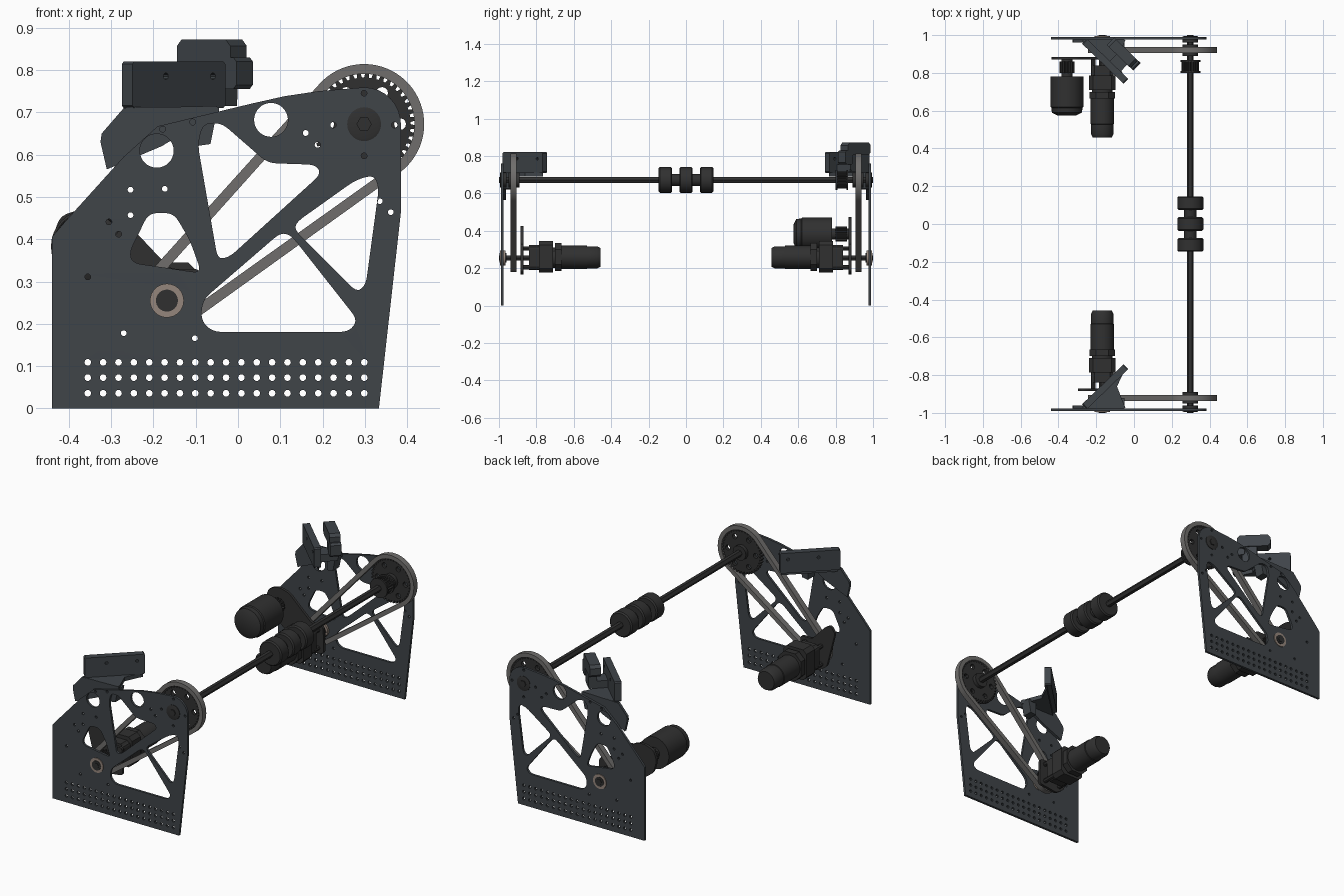
import bpy, bmesh
from math import sin, cos, pi, asin, atan2, hypot, radians
from mathutils import Matrix, Vector

if "Cube" in bpy.data.objects:
    bpy.data.objects.remove(bpy.data.objects["Cube"])


def material(name, rgb):
    m = bpy.data.materials.new(name)
    m.diffuse_color = (*rgb, 1)
    m.use_nodes = True
    m.node_tree.nodes["Principled BSDF"].inputs["Base Color"].default_value = m.diffuse_color
    return m


SLATE = material("slate", (0.05, 0.058, 0.066))
DARK = material("dark", (0.03, 0.03, 0.03))
GREY = material("belt_grey", (0.16, 0.155, 0.15))
TAN = material("bushing_tan", (0.3, 0.24, 0.2))


def circle(x, z, r, n=24, a0=0.0):
    return [(x + r * cos(a0 + 2 * pi * i / n), z + r * sin(a0 + 2 * pi * i / n)) for i in range(n)]


def rounded(pts, r, seg=5):
    out = []
    for i, p in enumerate(pts):
        p, a, b = Vector(p), Vector(pts[i - 1]), Vector(pts[(i + 1) % len(pts)])
        s = p + (a - p).normalized() * min(r, (a - p).length * 0.45)
        e = p + (b - p).normalized() * min(r, (b - p).length * 0.45)
        for k in range(seg + 1):
            t = k / seg
            out.append(tuple(s * (1 - t) ** 2 + p * 2 * t * (1 - t) + e * t * t))
    return out


def finish(name, mesh, mat):
    ob = bpy.data.objects.new(name, mesh)
    bpy.context.collection.objects.link(ob)
    mesh.materials.clear()
    mesh.materials.append(mat)
    bpy.ops.object.select_all(action='DESELECT')
    ob.select_set(True)
    bpy.context.view_layer.objects.active = ob
    bpy.ops.object.shade_smooth_by_angle(angle=radians(30))
    return ob


def slab(name, loops, y0, y1, mat, origin=(0, 0, 0), turn=0.0):
    """Flat part: x-z outline with hole loops, extruded along y, turned about z."""
    cu = bpy.data.curves.new(name, 'CURVE')
    cu.dimensions, cu.fill_mode, cu.extrude = '2D', 'BOTH', abs(y1 - y0) / 2
    for loop in loops:
        sp = cu.splines.new('POLY')
        sp.points.add(len(loop) - 1)
        for pt, (x, z) in zip(sp.points, loop):
            pt.co = (x, z, 0, 1)
        sp.use_cyclic_u = True
    tmp = bpy.data.objects.new("tmp", cu)
    bpy.context.collection.objects.link(tmp)
    dg = bpy.context.evaluated_depsgraph_get()
    mesh = bpy.data.meshes.new_from_object(tmp.evaluated_get(dg))
    bpy.data.objects.remove(tmp)
    mesh.transform(Matrix.Translation(origin) @ Matrix.Rotation(turn, 4, 'Z')
                   @ Matrix.Translation((0, (y0 + y1) / 2, 0)) @ Matrix.Rotation(pi / 2, 4, 'X'))
    bm = bmesh.new()
    bm.from_mesh(mesh)
    bmesh.ops.remove_doubles(bm, verts=bm.verts, dist=1e-5)
    bmesh.ops.recalc_face_normals(bm, faces=bm.faces)
    bm.to_mesh(mesh)
    bm.free()
    return finish(name, mesh, mat)


def lathe(name, x, z, prof, mat, n=32):
    """Turned part about a y axis, prof = (y, radius) pairs."""
    bm = bmesh.new()
    rings = [[bm.verts.new((px, y, pz)) for px, pz in circle(x, z, r, n)] for y, r in prof]
    for a, b in zip(rings, rings[1:]):
        for i in range(n):
            bm.faces.new((a[i], a[(i + 1) % n], b[(i + 1) % n], b[i]))
    bm.faces.new(rings[0])
    bm.faces.new(rings[-1])
    bmesh.ops.recalc_face_normals(bm, faces=bm.faces)
    mesh = bpy.data.meshes.new(name)
    bm.to_mesh(mesh)
    bm.free()
    return finish(name, mesh, mat)


def rect(x0, x1, z0, z1, c=0.0):
    pts = [(x0, z0), (x1, z0), (x1, z1), (x0, z1)]
    return rounded(pts, c, 1) if c else pts


def gear(x, z, r, depth, n):
    step = 2 * pi / n
    return [(x + q * cos((i + f) * step), z + q * sin((i + f) * step)) for i in range(n)
            for f, q in ((0, r - depth), (0.3, r - depth), (0.45, r), (0.85, r))]


SX, SZ = 0.298, 0.672      # long shaft
MX, MZ = -0.168, 0.255     # drive motor


def belt_loop(rb, rs):
    a = atan2(SZ - MZ, SX - MX)
    t = pi / 2 + asin((rb - rs) / hypot(SX - MX, SZ - MZ))
    big = [(SX + rb * cos(a - t + 2 * t * i / 36), SZ + rb * sin(a - t + 2 * t * i / 36)) for i in range(37)]
    u = 2 * pi - 2 * t
    small = [(MX + rs * cos(a + t + u * i / 20), MZ + rs * sin(a + t + u * i / 20)) for i in range(21)]
    return big + small


# side plate outline, windows and drilled holes
outline = [(-.44, 0), (.333, 0), (.385, .464)] + \
          [(SX + .087 * cos(i * pi / 16), SZ + .087 * sin(i * pi / 16)) for i in range(9)] + \
          [(.19, .75), (.11, .738), (.03, .72), (-.19, .667), (-.27, .595), (-.41, .44), (-.44, .405)]
windows = [
    [(-.083, .673), (-.039, .675), (.07, .58), (.184, .576), (.196, .554), (-.02, .358), (-.048, .353), (-.095, .623)],
    [(.278, .54), (.321, .552), (.333, .521), (.302, .292), (.281, .275), (.134, .422), (.139, .441)],
    [(.1, .415), (.125, .41), (.283, .209), (.262, .181), (-.06, .181), (-.088, .209), (-.083, .257)],
    [(-.211, .462), (-.152, .462), (-.114, .398), (-.086, .32), (-.249, .344), (-.256, .37)]]
plate_loops = [outline] + [rounded(w, .022) for w in windows]
plate_loops += [circle(-.192, .609, .04, 32), circle(.078, .682, .04, 32)]
plate_loops += [circle(-.355 + .0363 * i, z, .008, 10) for i in range(19) for z in (.036, .073, .109)]
for x, z in [(-.254, .517), (-.173, .519), (-.254, .457), (-.305, .441), (-.282, .412), (-.355, .311), (-.27, .178),
             (-.102, .166), (-.107, .677), (-.178, .66), (.16, .651), (.188, .623), (.225, .67),
             (.298, .745), (.37, .67), (.298, .597), (.335, .49), (.361, .464)]:
    plate_loops.append(circle(x, z, .007, 10))

sprocket = [gear(SX, SZ, .122, .012, 40)] + \
           [circle(SX + .085 * cos(k * pi / 3), SZ + .085 * sin(k * pi / 3), .014, 12) for k in range(6)]

for s, side in ((-1, "front"), (1, "back")):
    slab(side + "_side_plate", plate_loops, s * .977, s * .99, SLATE)
    # belt and pulleys
    slab(side + "_belt", [belt_loop(.142, .075), belt_loop(.119, .05)], s * .905, s * .937, GREY)
    slab(side + "_sprocket", sprocket, s * .911, s * .931, DARK)
    lathe(side + "_sprocket_hub", SX, SZ, [(s * .89, .04), (s * .95, .04)], DARK, 24)
    slab(side + "_small_pulley", [gear(MX, MZ, .054, .01, 18)], s * .906, s * .936, DARK)
    lathe(side + "_shaft_bearing", SX, SZ, [(s * .96, .04), (s * .993, .04), (s * .995, .034)], DARK)
    # drive motor with gearbox
    lathe(side + "_bushing", MX, MZ, [(s * .965, .04), (s * .994, .04)], TAN)
    lathe(side + "_bushing_cap", MX, MZ, [(s * .96, .026), (s * .997, .026)], DARK)
    lathe(side + "_output_shaft", MX, MZ, [(s * .83, .016), (s * 1.0, .016)], DARK, 6)
    slab(side + "_gearbox_head", [rect(MX - .06, MX + .06, .19, .325, .02)], s * .775, s * .84, DARK)
    slab(side + "_gearbox_body", [rect(MX - .07, MX + .07, .178, .345, .02)], s * .71, s * .785, DARK)
    slab(side + "_gearbox_foot", [rect(MX - .068, MX + .068, .185, .335, .035)], s * .665, s * .70, DARK)
    lathe(side + "_gearbox_neck", MX, MZ, [(s * .69, .055), (s * .72, .055)], DARK)
    for i, (dx, dz) in enumerate([(-1, -1), (1, -1), (1, 1), (-1, 1)]):
        lathe(f"{side}_gearbox_post_{i}", MX + dx * .048, MZ + dz * .05, [(s * .78, .012), (s * .88, .012)], DARK, 8)
    lathe(side + "_drive_motor", MX, MZ + .003,
          [(s * .67, .062), (s * .53, .062), (s * .528, .059), (s * .475, .059), (s * .457, .05)], DARK)
    # angled bracket above the plate
    panel = [rect(0, .305, .71, .82, .006), circle(.11, .785, .008, 10), circle(.265, .785, .008, 10)]
    slab(side + "_angled_panel", panel, -.018, .018, SLATE, (-.262, s * .967, 0), -s * radians(44))
    slab(side + "_bracket_wing", [[(-.27, .71), (-.322, .65), (-.325, .63), (-.31, .565), (-.18, .62), (-.05, .70), (-.05, .715)]],
         s * .962, s * .977, SLATE)
    slab(side + "_bracket_tab", [[(-.1, .62), (-.065, .625), (-.05, .70), (-.1, .70)]], s * .92, s * .977, SLATE)
    bm = bmesh.new()
    tri = [(-.265, s * .975), (-.045, s * .765), (-.09, s * .86), (-.045, s * .975)]
    low = [bm.verts.new((x, y, .69)) for x, y in tri]
    top = [bm.verts.new((x, y, .712)) for x, y in tri]
    bm.faces.new(low)
    bm.faces.new(top)
    for i in range(4):
        bm.faces.new((low[i], low[(i + 1) % 4], top[(i + 1) % 4], top[i]))
    bmesh.ops.recalc_face_normals(bm, faces=bm.faces)
    me = bpy.data.meshes.new("shelf")
    bm.to_mesh(me)
    bm.free()
    finish(side + "_bracket_shelf", me, SLATE)

# motor mounting plates, the back one is extended to carry a second motor
tail = [(-.16, .33), (-.09, .33), (-.085, .18), (-.2, .165), (-.25, .2)]
slab("front_motor_plate", [rounded([(-.3, .395), (-.275, .43), (-.24, .415)] + tail, .015)], -.885, -.87, DARK)
slab("back_motor_plate", [rounded([(-.42, .33), (-.44, .40), (-.42, .455), (-.36, .475), (-.3, .46)] + tail, .02)],
     .87, .885, DARK)
CX, CZ = -.355, .383
lathe("second_motor", CX, CZ, [(.78, .087), (.62, .087), (.615, .082), (.59, .08), (.575, .05)], DARK)
lathe("second_motor_boss", CX, CZ, [(.775, .03), (.885, .03)], DARK, 16)
slab("second_motor_pinion", [gear(CX, CZ, .04, .01, 14)], .80, .86, DARK)

# long shaft with rollers and drive gear
lathe("long_shaft", SX, SZ, [(-1.0, .018), (1.0, .018)], DARK, 6)
for i, y in enumerate((-.11, 0, .11)):
    lathe(f"roller_{i}", SX, SZ, [(y - .036, .045), (y - .036, .062), (y - .029, .069), (y + .029, .069),
                                  (y + .036, .062), (y + .036, .045)], DARK)
lathe("roller_sleeve", SX, SZ, [(-.14, .032), (.14, .032)], DARK)
slab("chain_gear", [gear(SX, SZ, .046, .009, 18)], .805, .862, DARK)
for i, y in enumerate((.80, .857)):
    lathe(f"chain_gear_flange_{i}", SX, SZ, [(y, .053), (y + .01, .053)], DARK)

# clamp on the back bracket
turn = -radians(44)
slab("clamp_head", [rect(-.09, .085, .805, .872, .015)], -.028, .028, SLATE, (-.06, .905, 0), turn)
slab("clamp_jaw", [rect(.045, .105, .755, .83, .01)], -.028, .028, SLATE, (-.06, .905, 0), turn)
slab("clamp_body", [rect(-.02, .06, .72, .81, .01)], -.022, .022, SLATE, (-.06, .905, 0), turn)
slab("clamp_link", [rect(-.02, .06, .715, .755)], -.10, .02, SLATE, (-.06, .905, 0), turn)
